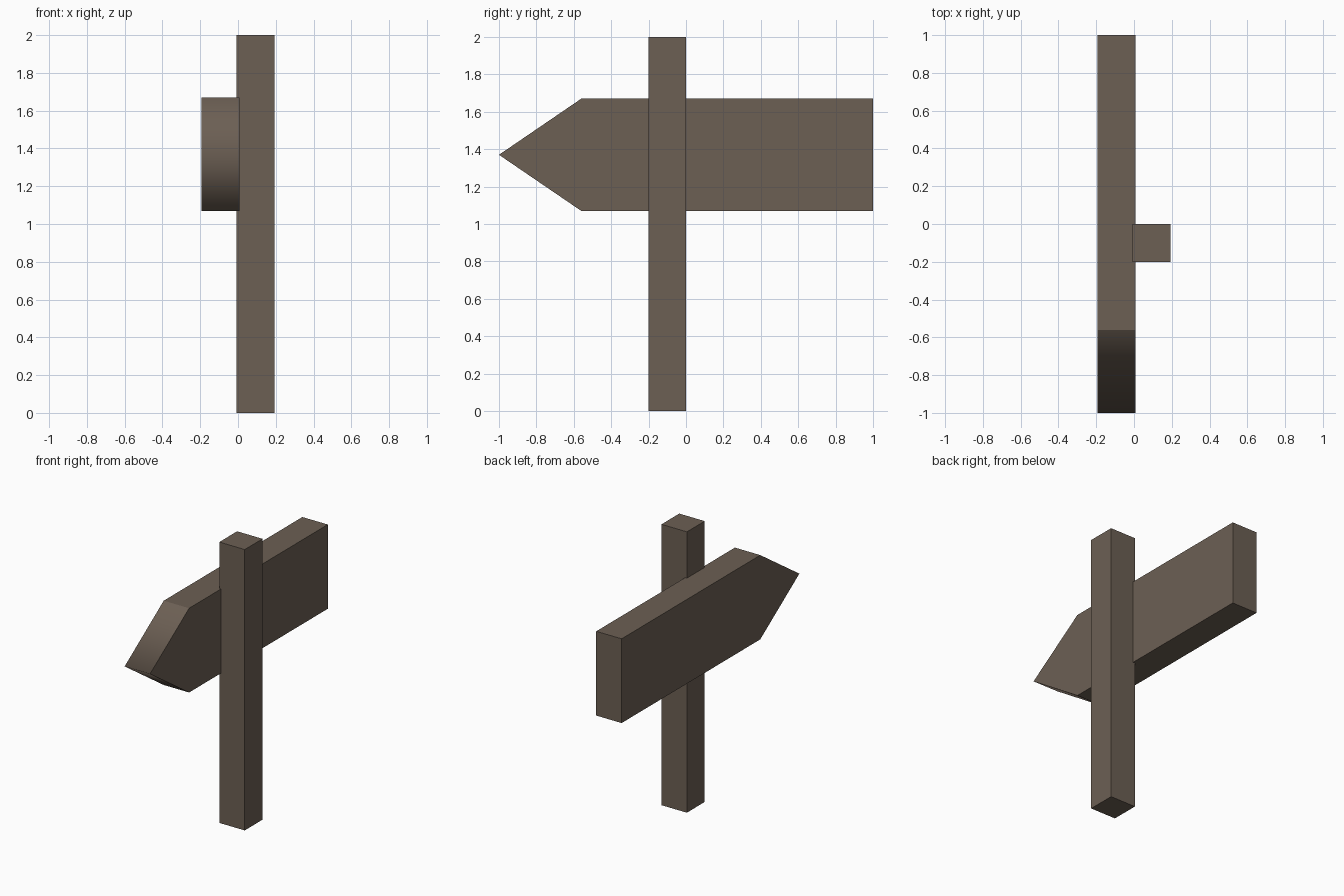
import bpy
import bmesh

if "Cube" in bpy.data.objects:
    bpy.data.objects.remove(bpy.data.objects["Cube"])

wood = bpy.data.materials.new("brown_wood")
wood.diffuse_color = (0.15, 0.115, 0.088, 1)
wood.use_nodes = True
wood.node_tree.nodes["Principled BSDF"].inputs["Base Color"].default_value = wood.diffuse_color


def extrude_x(name, profile, x0, x1):
    """Extrude a (y, z) outline from x0 to x1."""
    bm = bmesh.new()
    face = bm.faces.new([bm.verts.new((x0, y, z)) for y, z in profile])
    new = bmesh.ops.extrude_face_region(bm, geom=[face])["geom"]
    verts = [g for g in new if isinstance(g, bmesh.types.BMVert)]
    bmesh.ops.translate(bm, verts=verts, vec=(x1 - x0, 0, 0))
    bmesh.ops.recalc_face_normals(bm, faces=bm.faces[:])
    # only slanted faces (the arrow tip) are smooth shaded
    bm.normal_update()
    for f in bm.faces:
        f.smooth = max(abs(c) for c in f.normal) < 0.99
    mesh = bpy.data.meshes.new(name)
    bm.to_mesh(mesh)
    bm.free()
    mesh.materials.append(wood)
    obj = bpy.data.objects.new(name, mesh)
    bpy.context.collection.objects.link(obj)
    return obj


# upright post
extrude_x("post", [(-0.2, 0), (0, 0), (0, 2), (-0.2, 2)], -0.007, 0.193)

# arrow board, pointing to the front
extrude_x("arrow_board",
          [(-1, 1.37), (-0.56, 1.07), (1, 1.07), (1, 1.67), (-0.56, 1.67)],
          -0.193, 0.007)
